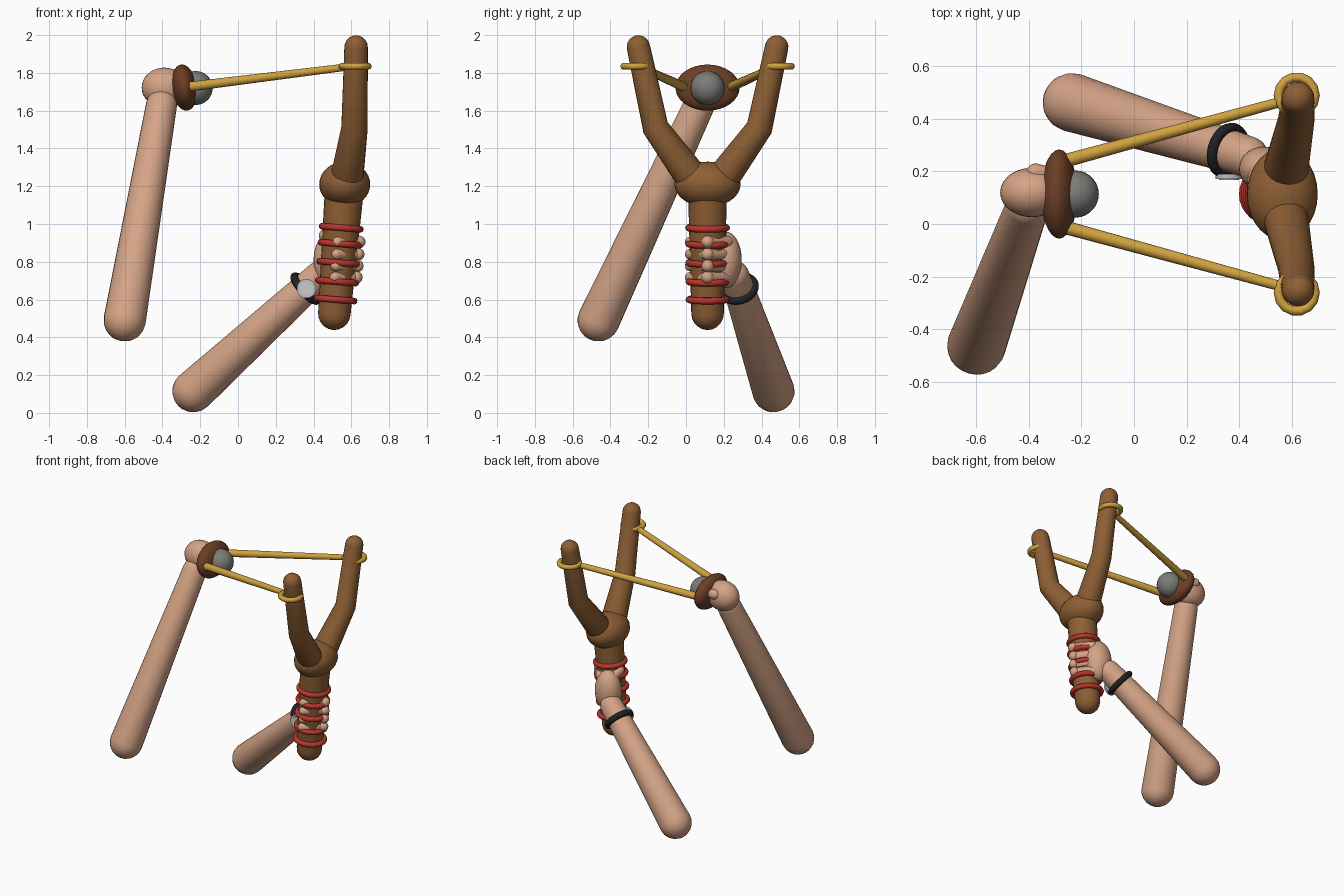
import bpy, bmesh, math
from mathutils import Vector, Matrix, Quaternion

if "Cube" in bpy.data.objects:
    bpy.data.objects.remove(bpy.data.objects["Cube"])

CY = 0.114  # slingshot centre plane


def material(name, rgb):
    m = bpy.data.materials.new(name)
    m.diffuse_color = (*rgb, 1)
    m.use_nodes = True
    m.node_tree.nodes["Principled BSDF"].inputs["Base Color"].default_value = m.diffuse_color
    return m


WOOD = material("wood", (0.27, 0.115, 0.035))
SKIN = material("skin", (0.66, 0.37, 0.24))
BAND = material("band_rubber", (0.62, 0.36, 0.05))
LEATHER = material("leather", (0.15, 0.05, 0.02))
RED = material("red_cord", (0.5, 0.035, 0.025))
BLACK = material("black_strap", (0.015, 0.015, 0.017))
STONE = material("stone", (0.2, 0.2, 0.19))
STEEL = material("steel", (0.5, 0.52, 0.55))
WHITE = material("white", (0.85, 0.85, 0.83))


def finish(name, bm, mat):
    me = bpy.data.meshes.new(name)
    bmesh.ops.recalc_face_normals(bm, faces=bm.faces)
    bm.to_mesh(me)
    bm.free()
    ob = bpy.data.objects.new(name, me)
    bpy.context.collection.objects.link(ob)
    me.materials.append(mat)
    for o in bpy.context.selected_objects:
        o.select_set(False)
    ob.select_set(True)
    bpy.context.view_layer.objects.active = ob
    bpy.ops.object.shade_smooth_by_angle(angle=math.radians(40))
    return ob


def tube(name, pts, radii, mat, round0=True, round1=True, n=24):
    """Tapered tube through points, with rounded or flat ends."""
    pts = [Vector(p) for p in pts]
    seg = [(b - a).normalized() for a, b in zip(pts, pts[1:])]
    dirs = [seg[0]] + [(a + b).normalized() for a, b in zip(seg, seg[1:])] + [seg[-1]]
    rings = list(zip(pts, dirs, radii))
    arc = [math.radians(a) for a in (18, 36, 54, 72, 86)]
    if round0:
        p, d, r = rings[0]
        rings = [(p - d * r * math.sin(a), d, r * math.cos(a)) for a in reversed(arc)] + rings
    if round1:
        p, d, r = rings[-1]
        rings += [(p + d * r * math.sin(a), d, r * math.cos(a)) for a in arc]
    bm = bmesh.new()
    prev, q, loops = Vector((0, 0, 1)), Quaternion(), []
    for p, d, r in rings:
        q = prev.rotation_difference(d) @ q
        prev = d
        loops.append([bm.verts.new(p + q @ Vector((r * math.cos(t), r * math.sin(t), 0)))
                      for t in (2 * math.pi * i / n for i in range(n))])
    for a, b in zip(loops, loops[1:]):
        for i in range(n):
            bm.faces.new((a[i], a[(i + 1) % n], b[(i + 1) % n], b[i]))
    bm.faces.new(loops[0])
    bm.faces.new(loops[-1])
    return finish(name, bm, mat)


def ellipsoid(name, loc, size, mat, tilt=0.0):
    bm = bmesh.new()
    bmesh.ops.create_uvsphere(bm, u_segments=28, v_segments=16, radius=1, matrix=Matrix.LocRotScale(
        Vector(loc), Matrix.Rotation(tilt, 3, 'Y'), Vector(size)))
    return finish(name, bm, mat)


def ring(name, loc, axis, major, minor, mat, n=28):
    bpy.ops.mesh.primitive_torus_add(
        location=loc, rotation=Vector(axis).to_track_quat('Z', 'Y').to_euler(),
        major_radius=major, minor_radius=minor, major_segments=n, minor_segments=10)
    ob = bpy.context.object
    ob.name = name
    ob.data.materials.append(mat)
    bpy.ops.object.shade_smooth()
    return ob


# Slingshot frame
handle_low, handle_top = Vector((0.51, CY, 0.525)), Vector((0.565, CY, 1.21))
axis = handle_top - handle_low
tube("handle", [handle_low, handle_top], [0.086, 0.104], WOOD, round1=False)
ellipsoid("fork_joint", handle_top, (0.135, 0.175, 0.12), WOOD)

for side, label in ((-1, "near"), (1, "far")):
    tube("prong_" + label,
         [(0.57, CY + side * 0.05, 1.2), (0.617, CY + side * 0.275, 1.51),
          (0.625, CY + side * 0.366, 1.937)], [0.09, 0.07, 0.062], WOOD)
    ring("band_tie_" + label, (0.62, CY + side * 0.376, 1.835), (0, 0, 1), 0.07, 0.018, BAND, 14)
    tube("band_" + label, [(-0.25, CY + side * 0.13, 1.728), (0.61, CY + side * 0.365, 1.835)],
         [0.026, 0.019], BAND, False, False, 16)

# Cord wraps on the handle
for i, z in enumerate((0.6, 0.695, 0.795, 0.895, 0.98)):
    t = (z - handle_low.z) / axis.z
    ring(f"cord_wrap_{i + 1}", handle_low + axis * t, axis, 0.098 + 0.004 * t, 0.018, RED)

# Pouch and stone
ellipsoid("pouch", (-0.285, CY, 1.722), (0.068, 0.17, 0.123), LEATHER, math.radians(-8))
ellipsoid("stone", (-0.224, CY, 1.72), (0.09, 0.09, 0.09), STONE)

# Pulling arm and hand
tube("pulling_forearm", [(-0.60, -0.463, 0.49), (-0.405, 0.07, 1.63)], [0.112, 0.082], SKIN)
ellipsoid("pulling_hand", (-0.39, 0.12, 1.722), (0.12, 0.094, 0.106), SKIN)
tube("pulling_thumb", [(-0.375, 0.195, 1.755), (-0.345, 0.19, 1.75)], [0.036, 0.033], SKIN, n=16)

# Holding arm and hand
elbow, wrist = Vector((-0.236, 0.463, 0.115)), Vector((0.358, 0.28, 0.658))
arm = wrist - elbow
tube("holding_forearm", [elbow, elbow + arm * 1.13], [0.112, 0.078], SKIN)
ellipsoid("holding_palm", (0.495, 0.21, 0.81), (0.095, 0.085, 0.15), SKIN)
tube("holding_thumb", [(0.475, 0.215, 0.90), (0.46, 0.125, 0.94)], [0.038, 0.032], SKIN, n=16)
for i, z in enumerate((0.905, 0.84, 0.778, 0.718)):
    dx = (z - 0.81) * 0.08
    tube(f"finger_{i + 1}", [(0.545 + dx, 0.215, z), (0.632 + dx, CY, z), (0.52 + dx, 0.022, z)],
         [0.033, 0.031, 0.028], SKIN, n=16)
    ellipsoid(f"knuckle_{i + 1}", (0.634 + dx, CY, z), (0.033, 0.033, 0.033), SKIN)

# Wristwatch
ring("watch_strap", wrist, arm, 0.087, 0.021, BLACK)
tube("watch_case", [(0.362, 0.19, 0.658), (0.362, 0.172, 0.658)], [0.051, 0.051], STEEL, False, False, 28)
tube("watch_dial", [(0.362, 0.178, 0.658), (0.362, 0.167, 0.658)], [0.038, 0.038], WHITE, False, False, 28)
